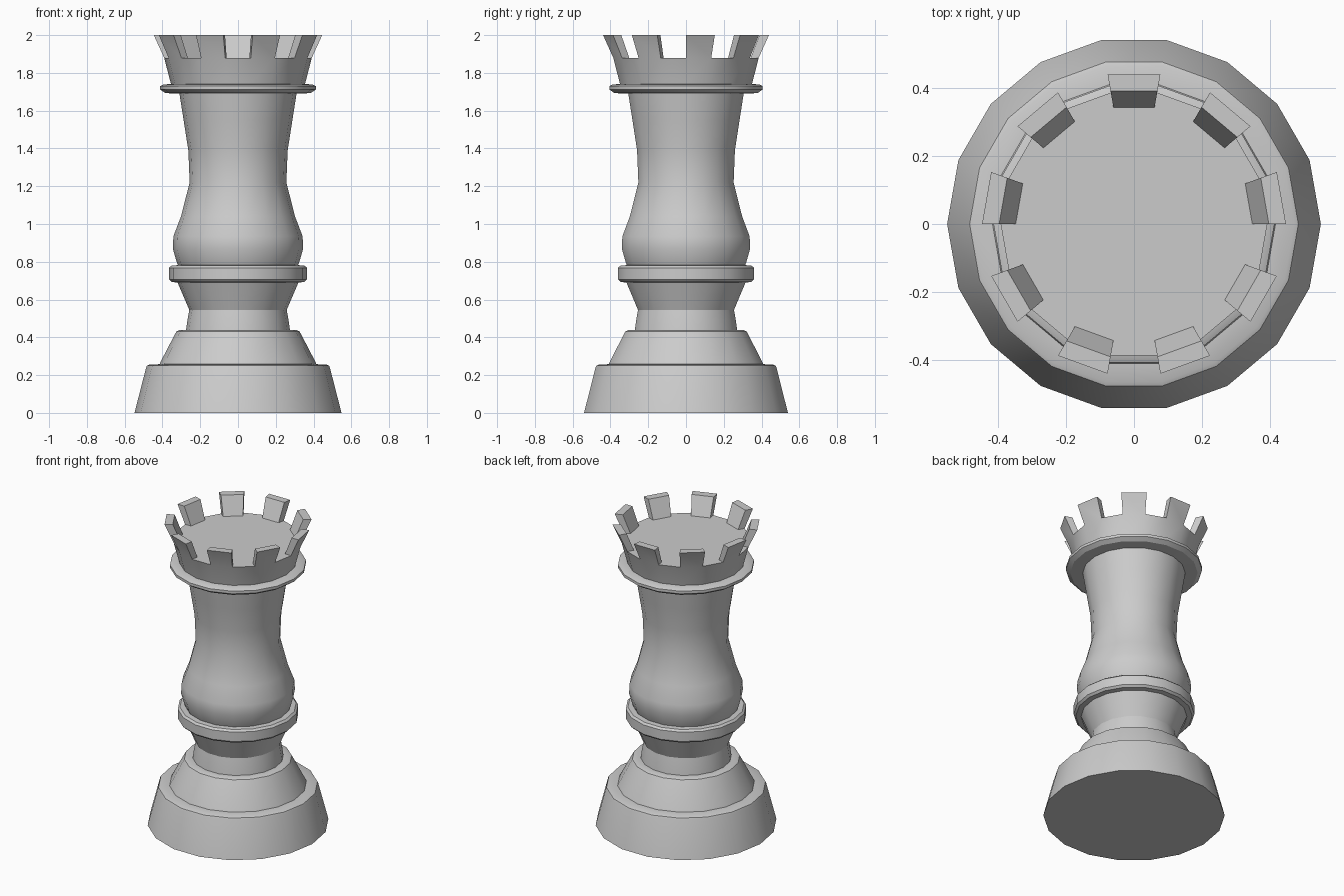
import bpy, bmesh
from math import cos, sin, radians, tau
from mathutils import Vector

if "Cube" in bpy.data.objects:
    bpy.data.objects.remove(bpy.data.objects["Cube"])

SIDES = 18


def finish(name, bm):
    bmesh.ops.recalc_face_normals(bm, faces=bm.faces[:])
    mesh = bpy.data.meshes.new(name)
    bm.to_mesh(mesh)
    bm.free()
    ob = bpy.data.objects.new(name, mesh)
    bpy.context.collection.objects.link(ob)
    bpy.ops.object.select_all(action='DESELECT')
    bpy.context.view_layer.objects.active = ob
    ob.select_set(True)
    bpy.ops.object.shade_smooth_by_angle(angle=radians(32))
    return ob


def lathe(profile):
    """Spin (radius, z) points round z; returns the mesh, its rings and its bands of faces."""
    bm = bmesh.new()
    rings = [[bm.verts.new((r * cos(tau * i / SIDES), r * sin(tau * i / SIDES), z))
              for i in range(SIDES)] for r, z in profile]
    bands = [[bm.faces.new((a[i], a[(i + 1) % SIDES], b[(i + 1) % SIDES], b[i]))
              for i in range(SIDES)] for a, b in zip(rings, rings[1:])]
    return bm, rings, bands


# Stepped foot, closed underneath
bm, rings, _ = lathe([(.548, 0), (.487, .238), (.482, .25), (.47, .255), (.415, .258),
                      (.41, .27), (.332, .42), (.325, .432), (.31, .438), (.275, .438)])
bm.faces.new(rings[0])
finish("base", bm)

# Open-ended sections share their end rings, so no hidden caps are needed
sections = {
    "neck": [(.275, .438), (.268, .49), (.258, .545), (.29, .62), (.32, .69)],
    "waist_ring": [(.32, .69), (.352, .693), (.365, .706), (.365, .768),
                   (.352, .78), (.318, .782)],
    "tower": [(.318, .782), (.325, .80), (.345, .87), (.342, .935), (.302, 1.04),
              (.256, 1.22), (.263, 1.39), (.288, 1.55), (.31, 1.69)],
    "collar": [(.31, 1.69), (.385, 1.693), (.412, 1.712), (.412, 1.73),
               (.395, 1.738), (.355, 1.742)],
}
for name, profile in sections.items():
    finish(name, lathe(profile)[0])

# Crown: flared wall, flat floor, battlements raised from every other rim face
bm, rings, bands = lathe([(.355, 1.742), (.391, 1.88), (.347, 1.88)])
bm.faces.new(rings[-1])
raised = bmesh.ops.extrude_discrete_faces(bm, faces=bands[1][::2])["faces"]
for face in raised:
    for v in face.verts:
        v.co = Vector((v.co.x * 1.14, v.co.y * 1.14, 2))
finish("crown", bm)
